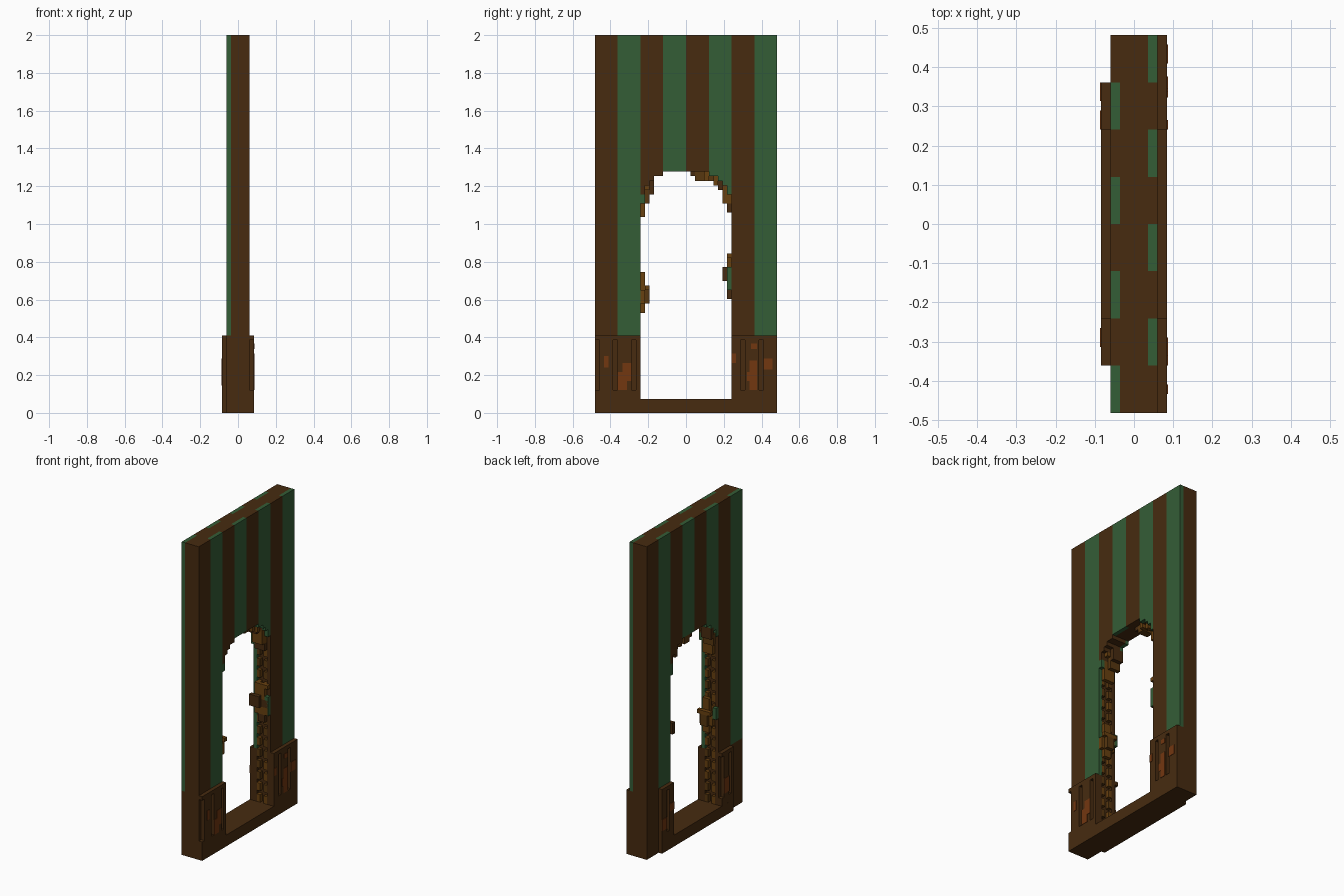
import bpy, bmesh, random

cube = bpy.data.objects.get("Cube")
if cube:
    bpy.data.objects.remove(cube, do_unlink=True)

random.seed(4)
U = 2 / 83  # one grid cell; all sizes below are in cells


def material(name, rgb):
    m = bpy.data.materials.new(name)
    m.use_nodes = True
    m.diffuse_color = (*rgb, 1)
    bsdf = next(n for n in m.node_tree.nodes if n.type == 'BSDF_PRINCIPLED')
    bsdf.inputs["Base Color"].default_value = (*rgb, 1)
    bsdf.inputs["Roughness"].default_value = 0.9
    return m


BROWN = material("dark brown", (0.063, 0.024, 0.005))
GREEN = material("moss green", (0.034, 0.109, 0.037))
RUST = material("rust orange", (0.171, 0.038, 0.005))
BRICK = material("ochre brown", (0.140, 0.052, 0.005))
UMBER = material("umber brown", (0.095, 0.038, 0.005))


def finish(bm, name, mat):
    bmesh.ops.recalc_face_normals(bm, faces=bm.faces)
    bmesh.ops.scale(bm, vec=(U, U, U), verts=bm.verts)
    me = bpy.data.meshes.new(name)
    bm.to_mesh(me)
    bm.free()
    me.materials.append(mat)
    ob = bpy.data.objects.new(name, me)
    bpy.context.collection.objects.link(ob)
    return ob


def boxes(name, mat, items):
    """One object from boxes given as (x0, x1, y0, y1, z0, z1)."""
    bm = bmesh.new()
    for x0, x1, y0, y1, z0, z1 in items:
        vs = bmesh.ops.create_cube(bm, size=1)["verts"]
        bmesh.ops.scale(bm, vec=(x1 - x0, y1 - y0, z1 - z0), verts=vs)
        bmesh.ops.translate(bm, vec=((x0 + x1) / 2, (y0 + y1) / 2, (z0 + z1) / 2), verts=vs)
    return finish(bm, name, mat)


def slab(name, mat, x0, x1, y0, y1, bottom):
    """Upright slab whose lower edge follows bottom(column) in steps."""
    pts = [(y1, 83), (y0, 83)]
    last = None
    for c in range(y0, y1):
        b = bottom(c)
        if b != last:
            if last is not None:
                pts.append((c, last))
            pts.append((c, b))
            last = b
    pts.append((y1, last))
    bm = bmesh.new()
    face = bm.faces.new([bm.verts.new((x0, y, z)) for y, z in pts])
    new = bmesh.ops.extrude_face_region(bm, geom=[face])["geom"]
    bmesh.ops.translate(bm, vec=(x1 - x0, 0, 0),
                        verts=[v for v in new if isinstance(v, bmesh.types.BMVert)])
    return finish(bm, name, mat)


# Arch height above each opening column, from the middle outwards
ARCH = [53, 53, 53, 53, 53, 52, 52, 51, 50, 48]


def arch(c, foot, recess=0):
    k = c if c >= 0 else -c - 1
    if k < 10:
        return ARCH[k]
    return 48 if k < 10 + recess else foot


# Wall core, with a shallow channel down each jamb
slab("wall_core", BROWN, -1.5, 1.5, -20, 20, lambda c: arch(c, 3, 1))

# Alternating planks on both faces
for s in range(8):
    y = -20 + 5 * s
    for side, x0, green in (("left", 1.5, s % 2 == 1), ("right", -2.5, s % 2 == 0)):
        slab(f"{side}_plank_{s + 1}", GREEN if green else BROWN,
             x0, x0 + 1, y, y + 5, lambda c: arch(c, 17))

# Sill and the solid feet behind the base panels
boxes("sill", BROWN, [(-2.5, 2.5, -20, 20, 0, 3)])
boxes("base_feet", BROWN, [(x, x + 1, y, y + 10, 3, 17)
                           for x in (-2.5, 1.5) for y in (-20, 10)])


# Slotted base panels
def base_panel(name, x0, reach, slots):
    items = [(x0, x0 + 1, -reach, reach, 0, 3)]
    for y0, y1 in ((-reach, -10), (10, reach)):
        items += [(x0, x0 + 1, y0, y1, 3, 5), (x0, x0 + 1, y0, y1, 16, 17)]
        start = y0
        for s in [s for s in slots if y0 <= s < y1] + [y1]:
            if s > start:
                items.append((x0, x0 + 1, start, s, 5, 16))
            start = s + 1
    boxes(name, BROWN, items)


base_panel("left_base_panel", 2.5, 20, [-20, -16, -12, 12, 16])
base_panel("right_base_panel", -3.5, 15, [-14, -11, 12])

# Thin rust patches on the panels
patches = [(-18, -17, 10, 12.5), (-15, -13, 5, 7), (-15, -12, 7, 9), (-14, -12, 9, 11),
           (10, 11, 11, 13), (14.3, 15.6, 14, 15.2), (14, 15.6, 5, 7), (13.4, 15.6, 7, 9),
           (14, 15.6, 9, 11.5), (17, 19, 9.5, 12)]
boxes("left_rust_patches", RUST, [(3.5, 3.6, *p) for p in patches])
patches = [(-13, -11, 6, 10), (10, 12, 10, 12), (13, 15, 6, 9)]
boxes("right_rust_patches", RUST, [(-3.6, -3.5, *p) for p in patches])

# Small bricks set in two columns down each jamb channel
for name, y in (("front_jamb", -11), ("back_jamb", 10)):
    groups = {BRICK: [], UMBER: []}
    for z in range(3, 48, 3):
        for x in (-1.5, 0.5):
            groups[random.choice((BRICK, UMBER))].append((x, x + 1, y, y + 1, z, z + 2))
    for mat, items in groups.items():
        boxes(f"{name}_{mat.name.split()[0]}_bricks", mat, items)

# Worn bricks lining the arch and clinging to the jambs: column, bottom, top
runs = [(-8, 48, 51), (-9, 46, 50), (-10, 43, 48), (-10, 22, 31), (-9, 24, 28),
        (1, 52, 53), (2, 51, 53), (3, 51, 53), (4, 51, 53), (5, 51, 52), (6, 50, 52),
        (7, 49, 51), (8, 46, 50), (9, 44, 48), (9, 25, 35), (8, 29, 32)]
groups = {BRICK: [], UMBER: [], BROWN: []}
for c, z, top in runs:
    while z < top:
        h = min(random.choice((2, 3)), top - z)
        x0, x1 = random.choice(((-1.5, 1.5), (-2.4, 0.5), (-0.5, 1.5), (-1.5, 2.4)))
        groups[random.choice((BRICK, BRICK, UMBER, BROWN))].append((x0, x1, c, c + 1, z, z + h))
        z += h
for mat, items in groups.items():
    boxes(f"arch_{mat.name.split()[0]}_{mat.name.split()[-1]}_bricks", mat, items)

# Mossy bricks at the edges of the opening
boxes("moss_bricks", GREEN, [(1.5, 2.5, 9, 10, 27, 32), (1.5, 2.5, -10, -9, 46, 48),
                             (-2.5, -1.5, 9, 10, 45, 48), (-2.5, -1.5, -10, -9, 26, 29)])
